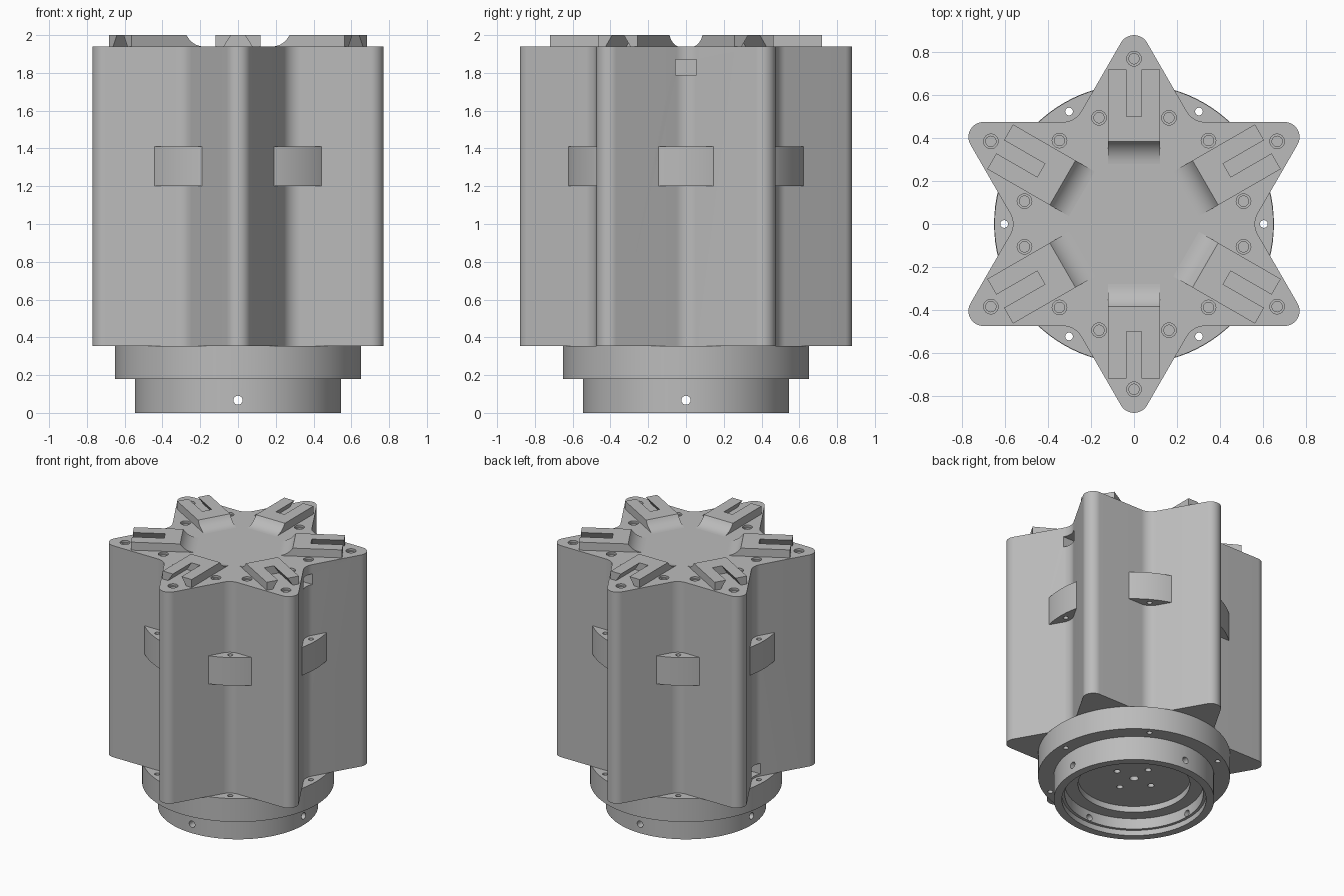
import bpy, bmesh
from math import sin, cos, tan, pi, radians, sqrt
from mathutils import Matrix, Vector

if "Cube" in bpy.data.objects:
    bpy.data.objects.remove(bpy.data.objects["Cube"])

grey = bpy.data.materials.new("machined grey")
grey.use_nodes = True
grey.diffuse_color = (0.5, 0.5, 0.5, 1)
grey.node_tree.nodes["Principled BSDF"].inputs["Base Color"].default_value = (0.5, 0.5, 0.5, 1)

BOTTOM, TOP, PAD_TOP = 0.355, 1.94, 2.0
SIXTHS = [i * pi / 3 for i in range(6)]
TIPS = [a + pi / 6 for a in SIXTHS]


def polar(r, a):
    return Vector((r * cos(a), r * sin(a), 0))


def lathe(bm, profile, steps=32, matrix=Matrix()):
    """Revolve an (r, z) profile that starts and ends on the axis."""
    temp = bmesh.new()
    verts = [temp.verts.new((r, 0, z)) for r, z in profile]
    edges = [temp.edges.new(p) for p in zip(verts, verts[1:])]
    bmesh.ops.spin(temp, geom=verts + edges, axis=(0, 0, 1), cent=(0, 0, 0),
                   steps=steps, angle=2 * pi)
    bmesh.ops.remove_doubles(temp, verts=temp.verts, dist=1e-5)
    append(bm, temp, matrix)


def prism(bm, outline, offset, matrix=Matrix()):
    """Extrude a closed outline of 3D points along offset."""
    temp = bmesh.new()
    face = temp.faces.new([temp.verts.new(p) for p in outline])
    new = bmesh.ops.extrude_face_region(temp, geom=[face])["geom"]
    moved = [v for v in new if isinstance(v, bmesh.types.BMVert)]
    bmesh.ops.translate(temp, verts=moved, vec=offset)
    append(bm, temp, matrix)


def append(bm, temp, matrix):
    bmesh.ops.transform(temp, matrix=matrix, verts=temp.verts)
    bmesh.ops.recalc_face_normals(temp, faces=temp.faces)
    mesh = bpy.data.meshes.new("temp")
    temp.to_mesh(mesh)
    temp.free()
    bm.from_mesh(mesh)
    bpy.data.meshes.remove(mesh)


def rod(bm, r, z0, z1, matrix=Matrix(), steps=20):
    lathe(bm, [(0, z0), (r, z0), (r, z1), (0, z1)], steps, matrix)


def make(name, bm):
    mesh = bpy.data.meshes.new(name)
    bm.to_mesh(mesh)
    bm.free()
    mesh.materials.append(grey)
    ob = bpy.data.objects.new(name, mesh)
    bpy.context.collection.objects.link(ob)
    return ob


def finish(ob, cutter=None):
    """Apply an optional cut, then shade smooth with sharp edges kept."""
    bpy.ops.object.select_all(action="DESELECT")
    bpy.context.view_layer.objects.active = ob
    ob.select_set(True)
    if cutter:
        mod = ob.modifiers.new("cut", "BOOLEAN")
        mod.operation, mod.solver, mod.object = "DIFFERENCE", "EXACT", cutter
        bpy.ops.object.modifier_apply(modifier=mod.name)
        bpy.data.objects.remove(cutter)
    bpy.ops.object.shade_smooth_by_angle(angle=radians(30))


# Six-pointed body with rounded tips and valleys
apothem, tip_r, valley_r = 0.475, 0.07, 0.1
outline = []
for a in SIXTHS:
    c = polar(apothem / cos(pi / 6) + valley_r / sin(pi / 3), a)
    outline += [c + polar(valley_r, a + radians(210 - 6 * i)) for i in range(11)]
    c = polar(2 * apothem - 2 * tip_r, a + pi / 6)
    outline += [c + polar(tip_r, a + pi / 6 + radians(-60 + 10 * i)) for i in range(13)]
bm = bmesh.new()
prism(bm, [p + Vector((0, 0, BOTTOM)) for p in outline], (0, 0, TOP - BOTTOM))
body = make("star_body", bm)

# Counterbored bolt holes on top and a square port in two valleys
bm = bmesh.new()
bolt = [(0, 1.86), (0.024, 1.86), (0.024, 1.925), (0.034, 1.925), (0.034, 1.96), (0, 1.96)]
for a in TIPS:
    for r, side in ((0.77, 0), (0.495, 0.163), (0.495, -0.163)):
        p = polar(r, a) + polar(side, a + pi / 2)
        lathe(bm, bolt, 24, Matrix.Translation(p))
for x, z in ((0.45, 1.79), (-0.7, 0.37)):
    w = 0.055
    prism(bm, [(x, -w, z), (x, w, z), (x, w, z + 0.08), (x, -w, z + 0.08)], (0.25, 0, 0))
finish(body, make("body_cutter", bm))

# Band that shows as a rounded block in every valley
bm = bmesh.new()
rod(bm, 0.65, 1.2, 1.41, steps=96)
band = make("valley_blocks", bm)
bm = bmesh.new()
for a in SIXTHS:
    rod(bm, 0.018, 1.1, 1.5, Matrix.Translation(polar(0.605, a)))
finish(band, make("band_cutter", bm))

# Stepped base with flange, collar and recessed underside
bm = bmesh.new()
lathe(bm, [(0, 0.165), (0.38, 0.165), (0.38, 0.12), (0.47, 0.12), (0.47, 0.04), (0.49, 0.04),
           (0.49, 0), (0.545, 0), (0.545, 0.18), (0.652, 0.18), (0.652, BOTTOM), (0, BOTTOM)], 96)
base = make("flanged_base", bm)
bm = bmesh.new()
for a in SIXTHS:
    rod(bm, 0.018, 0.1, 0.4, Matrix.Translation(polar(0.605, a)))
rod(bm, 0.03, 0.14, 0.28)
for i in range(4):
    a = i * pi / 2
    rod(bm, 0.022, 0.14, 0.28, Matrix.Translation(polar(0.15, a)))
    side = Matrix.Translation((0, 0, 0.067)) @ Matrix.Rotation(a, 4, "Z") @ Matrix.Rotation(pi / 2, 4, "Y")
    rod(bm, 0.024, 0.42, 0.6, side)
finish(base, make("base_cutter", bm))

# Clamp pads: concave inner end, dovetail slot open outward
arc_r, arc_x = 0.12, 0.28
low = TOP - 0.01
end = radians(60)
side = [(0.72, low), (0.72, PAD_TOP)]
side += [(arc_x + arc_r * sin(end * (1 - i / 8)), TOP + arc_r * (1 - cos(end * (1 - i / 8))))
         for i in range(9)]
side.append((arc_x, low))
slot = [(-0.085, 1.925), (0.085, 1.925), (0.029, 2.01), (-0.029, 2.01)]
for n, a in enumerate(TIPS):
    turn = Matrix.Rotation(a, 4, "Z")
    bm = bmesh.new()
    prism(bm, [(x, -0.12, z) for x, z in side], (0, 0.24, 0), turn)
    pad = make("clamp_pad_%d" % (n + 1), bm)
    bm = bmesh.new()
    prism(bm, [(0.5, y, z) for y, z in slot], (0.3, 0, 0), turn)
    finish(pad, make("slot_cutter", bm))
